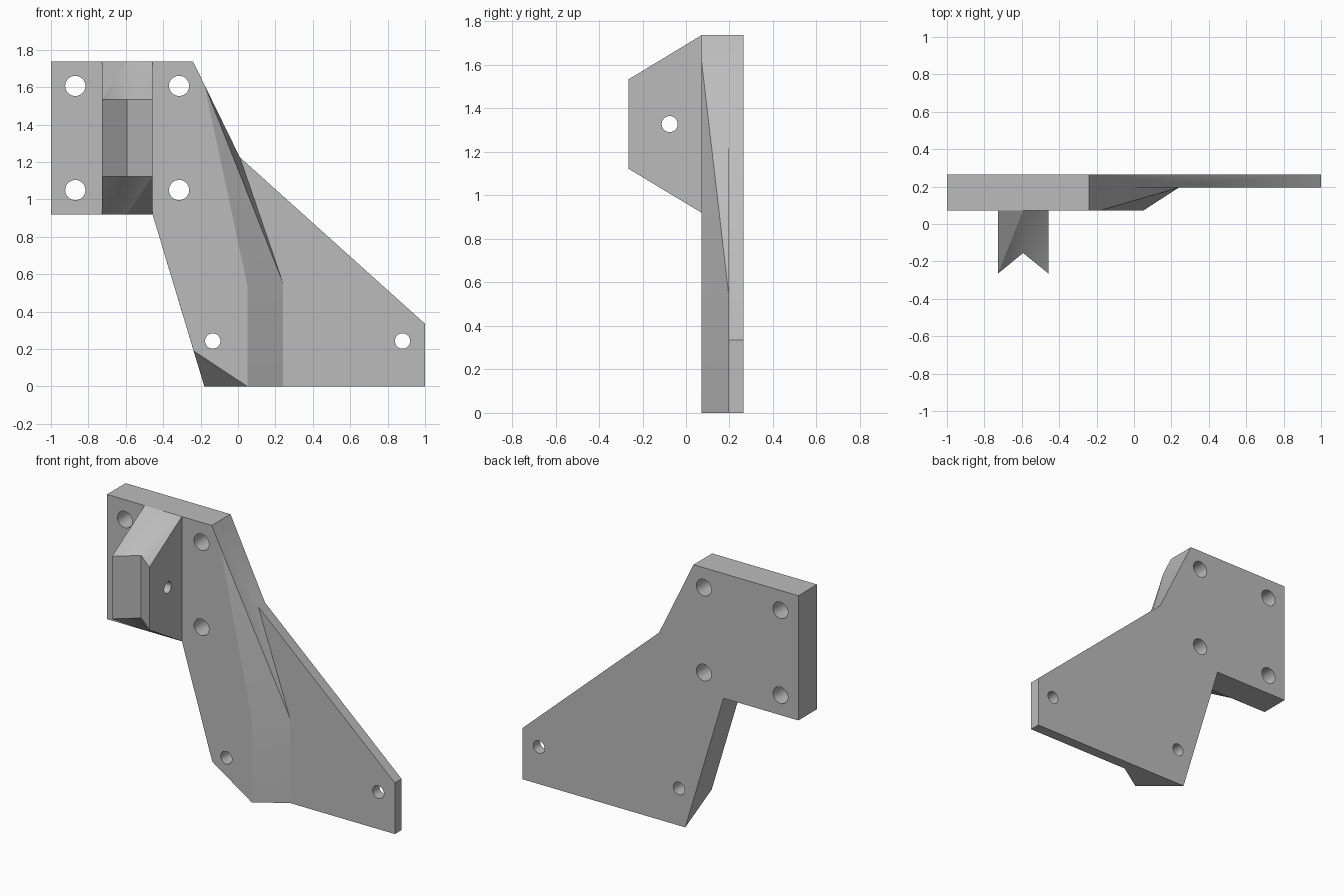
import bpy
import bmesh
from math import pi, radians
from mathutils import Matrix

if "Cube" in bpy.data.objects:
    bpy.data.objects.remove(bpy.data.objects["Cube"])

grey = bpy.data.materials.new("plain grey")
grey.use_nodes = True
colour = (0.5, 0.5, 0.5, 1)
grey.diffuse_color = colour
grey.node_tree.nodes["Principled BSDF"].inputs["Base Color"].default_value = colour


def add_object(name, bm):
    bmesh.ops.recalc_face_normals(bm, faces=bm.faces)
    mesh = bpy.data.meshes.new(name)
    bm.to_mesh(mesh)
    bm.free()
    obj = bpy.data.objects.new(name, mesh)
    bpy.context.collection.objects.link(obj)
    mesh.materials.append(grey)
    return obj


def solid(name, points, faces):
    """Closed solid from named corner points and faces listed by name."""
    bm = bmesh.new()
    verts = {key: bm.verts.new(co) for key, co in points.items()}
    for face in faces:
        bm.faces.new([verts[key] for key in face.split()])
    return add_object(name, bm)


def drill(obj, holes, axis):
    """Cut round holes given as (centre, radius) along the rotated axis."""
    bm = bmesh.new()
    for centre, radius in holes:
        bmesh.ops.create_cone(bm, cap_ends=True, segments=32, radius1=radius,
                              radius2=radius, depth=1,
                              matrix=Matrix.Translation(centre) @ Matrix.Rotation(pi / 2, 4, axis))
    cutter = add_object("hole_cutter", bm)
    cutter.hide_render = True
    mod = obj.modifiers.new("holes", "BOOLEAN")
    mod.operation = "DIFFERENCE"
    mod.solver = "EXACT"
    mod.object = cutter
    bpy.ops.object.select_all(action="DESELECT")
    bpy.context.view_layer.objects.active = obj
    obj.select_set(True)
    bpy.ops.object.modifier_apply(modifier=mod.name)
    bpy.data.objects.remove(cutter)
    bpy.ops.object.shade_smooth_by_angle(angle=radians(30))


# Depths of the back face, the thin foot and the thick pad
BACK, STEP, PAD = 0.265, 0.195, 0.072

# Corners in the front plane, shared between depths
corner = {
    "top_r": (-1, 1.737), "top_l": (-0.24, 1.737), "waist": (0.01, 1.225),
    "tip": (1, 0.335), "toe": (1, 0), "heel": (-0.18, 0),
    "arm": (-0.457, 0.92), "low_r": (-1, 0.92),
    "peak": (-0.18, 1.614), "bend": (0.05, 0.54), "base": (0.05, 0),
    "cut": (-0.237, 0.19), "ramp": (0.24, 0.555), "ramp0": (0.24, 0),
}
layers = {
    "b": (BACK, "top_r top_l waist tip toe heel arm low_r"),
    "p": (PAD, "top_r top_l peak bend base cut arm low_r"),
    "s": (STEP, "waist ramp ramp0 toe tip"),
}
points, faces = {}, []
for tag, (y, names) in layers.items():
    keys = []
    for n in names.split():
        points[f"{tag}.{n}"] = (corner[n][0], y, corner[n][1])
        keys.append(f"{tag}.{n}")
    faces.append(" ".join(keys))

# Ramp between pad and foot, then the outer rim
faces += [
    "p.bend p.base s.ramp0 s.ramp",
    "p.peak p.bend s.ramp",
    "p.peak s.ramp s.waist",
    "p.top_r p.top_l b.top_l b.top_r",
    "p.top_l p.peak s.waist b.waist b.top_l",
    "s.waist s.tip b.tip b.waist",
    "s.tip s.toe b.toe b.tip",
    "s.toe s.ramp0 p.base b.heel b.toe",
    "p.base p.cut b.heel",
    "p.cut p.arm b.arm b.heel",
    "p.arm p.low_r b.low_r b.arm",
    "p.low_r p.top_r b.top_r b.low_r",
]
plate = solid("bracket_plate", points, faces)
holes = [((x, 0.2, z), 0.054) for x in (-0.87, -0.315) for z in (1.05, 1.607)]
holes += [((x, 0.2, 0.243), 0.041) for x in (-0.135, 0.88)]
drill(plate, holes, "X")

# Lug with a vertical V groove in its front
points = {}
for side, x, front in (("r", -0.727, -0.265), ("m", -0.593, -0.155), ("l", -0.457, -0.265)):
    points[side + "_tb"] = (x, PAD, 1.737)
    points[side + "_tf"] = (x, front, 1.533)
    points[side + "_bf"] = (x, front, 1.123)
    points[side + "_bb"] = (x, PAD, 0.92)
faces = ["r_tb r_tf r_bf r_bb", "l_tb l_tf l_bf l_bb"]
for i, j in (("r", "m"), ("m", "l")):
    faces += [
        f"{i}_tf {j}_tf {j}_bf {i}_bf",
        f"{i}_tb {j}_tb {j}_bb {i}_bb",
        f"{i}_tf {j}_tf {j}_tb", f"{i}_tf {j}_tb {i}_tb",
        f"{i}_bb {i}_bf {j}_bf", f"{i}_bb {j}_bf {j}_bb",
    ]
lug = solid("grooved_lug", points, faces)
drill(lug, [((-0.593, -0.075, 1.328), 0.037)], "Y")
